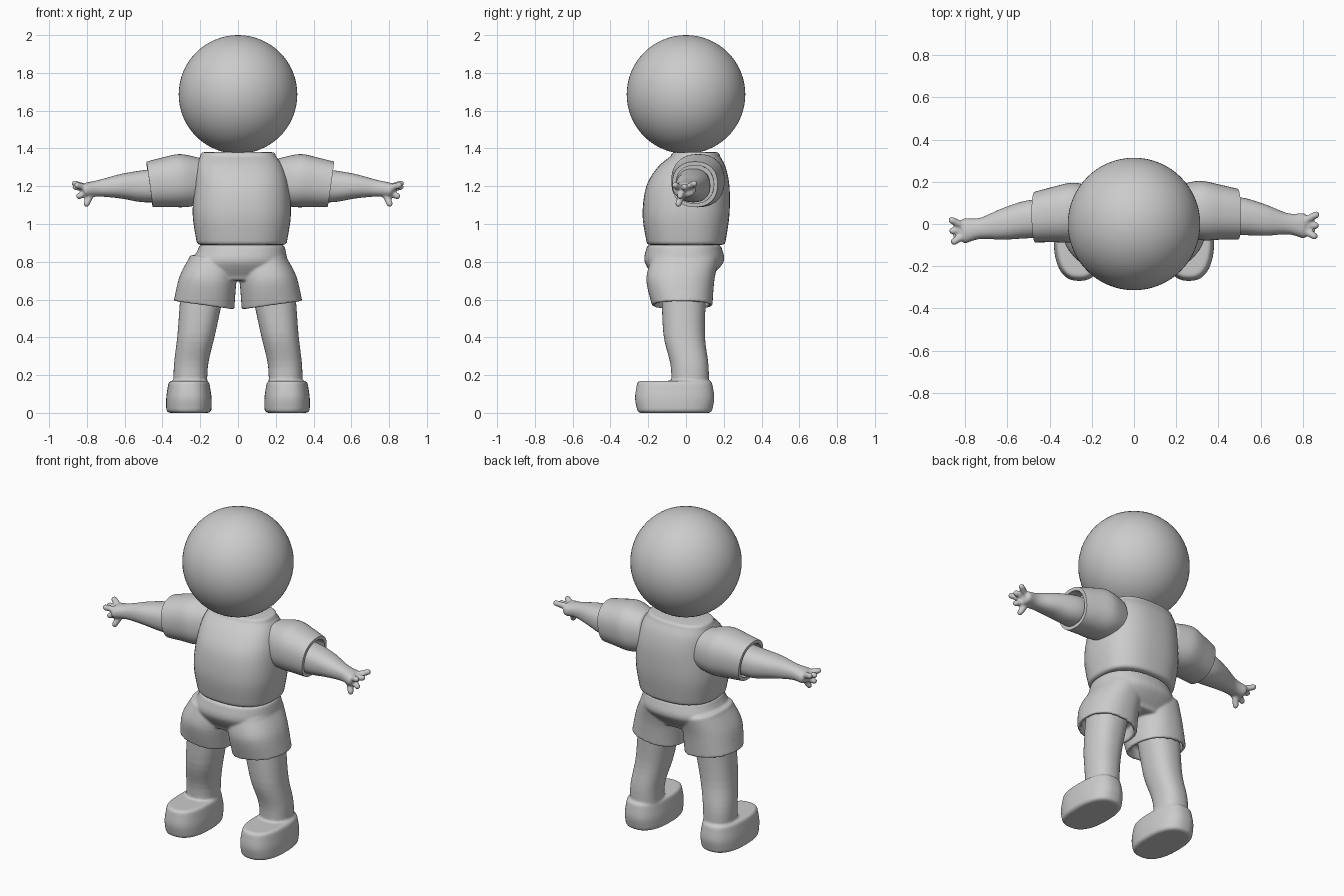
import bpy, bmesh, math
from mathutils import Vector

cube = bpy.data.objects.get("Cube")
if cube:
    bpy.data.objects.remove(cube)

# One plain grey clay colour
colour = (.6, .6, .6, 1)
grey = bpy.data.materials.new("plain_grey")
grey.use_nodes = True
grey.diffuse_color = colour
grey.node_tree.nodes["Principled BSDF"].inputs["Base Color"].default_value = colour

SEGMENTS = 48
RIM = .02   # rounding radius of closed ends
WALL = .02  # cloth thickness at open hems


def offset_ring(key, along, inward):
    """Copy a ring key, moved along the tube and shrunk by a fixed amount."""
    return key + Vector((along, 0, 0, -inward, -inward))


def rounded_end(key, direction):
    """Rings of a quarter-round edge, going outward from the key."""
    angles = [math.radians(a) for a in (30, 60, 90)]
    return [offset_ring(key, direction * RIM * math.sin(a), RIM * (1 - math.cos(a)))
            for a in angles]


def smooth_path(keys, steps=5):
    """Catmull-Rom interpolation through the ring keys."""
    path = []
    last = len(keys) - 1
    for i in range(last):
        a, b, c, d = (keys[min(max(i + k, 0), last)] for k in (-1, 0, 1, 2))
        for step in range(steps):
            t = step / steps
            path.append(b + (c - a) * (t / 2)
                        + (a - b * 2.5 + c * 2 - d / 2) * t ** 2
                        + (b * 3 - a - c * 3 + d) * (t ** 3 / 2))
    return path + [keys[-1]]


def loft(bm, axis, keys, side=1, power=2.3, shear=0, hem=0):
    """Closed tube through keys: position, centre u, centre v, radius u, radius v."""
    keys = [Vector(k) for k in keys]
    first, last = keys[0], keys[-1]
    direction = math.copysign(1, last[0] - first[0])
    path = rounded_end(first, -direction)[::-1] + smooth_path(keys)
    if hem:
        path += [offset_ring(last, 0, WALL), offset_ring(last, -direction * hem, WALL)]
    else:
        path += rounded_end(last, direction)
    rings = []
    for pos, centre_u, centre_v, radius_u, radius_v in path:
        ring = []
        for i in range(SEGMENTS):
            angle = math.tau * i / SEGMENTS
            c, s = math.cos(angle), math.sin(angle)
            u = math.copysign(abs(c) ** (2 / power), c) * radius_u
            v = math.copysign(abs(s) ** (2 / power), s) * radius_v
            if axis == "z":
                x, y, z = centre_u + u, centre_v + v, pos + shear * u
            else:
                x, y, z = pos + shear * v, centre_u + u, centre_v + v
            ring.append(bm.verts.new((x * side, y, z)))
        rings.append(ring)
    for a, b in zip(rings, rings[1:]):
        for i in range(SEGMENTS):
            bm.faces.new((a[i - 1], a[i], b[i], b[i - 1]))
    bm.faces.new(rings[0][::-1])
    bm.faces.new(rings[-1])


def finger(bm, start, tip, side, radius=.02):
    """Slightly tapered rod with round ends."""
    axis = tip - start
    turn = axis.to_track_quat("Z", "Y")
    ball = bmesh.ops.create_uvsphere(bm, u_segments=16, v_segments=9, radius=radius)
    for v in ball["verts"]:
        if v.co.z > 0:
            v.co = v.co * .85 + Vector((0, 0, axis.length - radius))
        v.co = turn @ v.co + start
        v.co.x *= side


def finish(name, bm, fused=False, turn=0):
    bmesh.ops.recalc_face_normals(bm, faces=bm.faces)
    mesh = bpy.data.meshes.new(name)
    bm.to_mesh(mesh)
    bm.free()
    mesh.materials.append(grey)
    obj = bpy.data.objects.new(name, mesh)
    bpy.context.collection.objects.link(obj)
    obj.rotation_euler.z = turn
    bpy.ops.object.select_all(action="DESELECT")
    obj.select_set(True)
    bpy.context.view_layer.objects.active = obj
    bpy.ops.object.shade_smooth_by_angle(angle=math.radians(50))
    if fused:
        fuse = obj.modifiers.new("fuse", "REMESH")
        fuse.mode = "VOXEL"
        fuse.voxel_size = .007
        fuse.use_smooth_shade = True
        soften = obj.modifiers.new("soften", "SMOOTH")
        soften.iterations = 4
    return obj


# Head
bm = bmesh.new()
bmesh.ops.create_uvsphere(bm, u_segments=64, v_segments=32, radius=.314)
finish("head", bm).location.z = 1.686

# Shirt body
bm = bmesh.new()
loft(bm, "z", [
    (.91, .02, 0, .24, .21),
    (1.05, .02, 0, .26, .23),
    (1.2, .02, .01, .25, .22),
    (1.3, .01, .03, .23, .18),
    (1.36, 0, .05, .2, .13),
], power=2.5)
finish("shirt_body", bm)

# Shorts: hips fused with two flared legs that are hollow at the hem
bm = bmesh.new()
loft(bm, "z", [
    (.72, 0, -.02, .24, .15),
    (.8, .01, -.01, .25, .21),
    (.87, .02, -.01, .23, .2),
])
for side in (1, -1):
    loft(bm, "z", [
        (.8, .13, -.01, .13, .18),
        (.7, .16, -.03, .15, .18),
        (.57, .18, -.02, .16, .16),
    ], side, shear=.14, hem=.07)
finish("shorts", bm, fused=True)

SLANT = .015  # both arms lean a little in the same turning direction
for side, word in ((1, "left"), (-1, "right")):
    # Leg fused with its shoe
    bm = bmesh.new()
    loft(bm, "z", [
        (.7, .18, -.01, .12, .12),
        (.42, .22, -.01, .1, .11),
        (.24, .25, .02, .09, .1),
        (.05, .25, .02, .09, .1),
    ], side)
    loft(bm, "z", [
        (.15, .26, -.06, .11, .2),
        (.08, .26, -.06, .12, .21),
        (.02, .26, -.06, .12, .2),
    ], side, power=2.5)
    finish(word + "_leg_and_shoe", bm, fused=True)

    # Sleeve with an open cuff
    bm = bmesh.new()
    loft(bm, "x", [
        (.2, .07, 1.23, .11, .12),
        (.3, .06, 1.23, .14, .14),
        (.4, .05, 1.22, .13, .13),
        (.48, .04, 1.21, .12, .12),
    ], side, shear=.14, hem=.07)
    finish(word + "_sleeve", bm, turn=SLANT).location.x = .012

    # Arm fused with the palm, fingers and thumb
    bm = bmesh.new()
    loft(bm, "x", [
        (.36, .03, 1.21, .09, .09),
        (.5, .03, 1.2, .09, .085),
        (.62, .01, 1.2, .075, .065),
        (.73, -.01, 1.19, .05, .045),
        (.8, -.02, 1.18, .06, .04),
    ], side)
    palm = Vector((.77, -.02, 1.18))
    for tip in ((.88, .04, 1.22), (.88, -.02, 1.2), (.87, -.08, 1.21),
                (.86, -.05, 1.14), (.81, -.06, 1.09)):
        tip = Vector(tip)
        finger(bm, palm.lerp(tip, .25), tip, side)
    finish(word + "_arm_and_hand", bm, fused=True, turn=SLANT)
